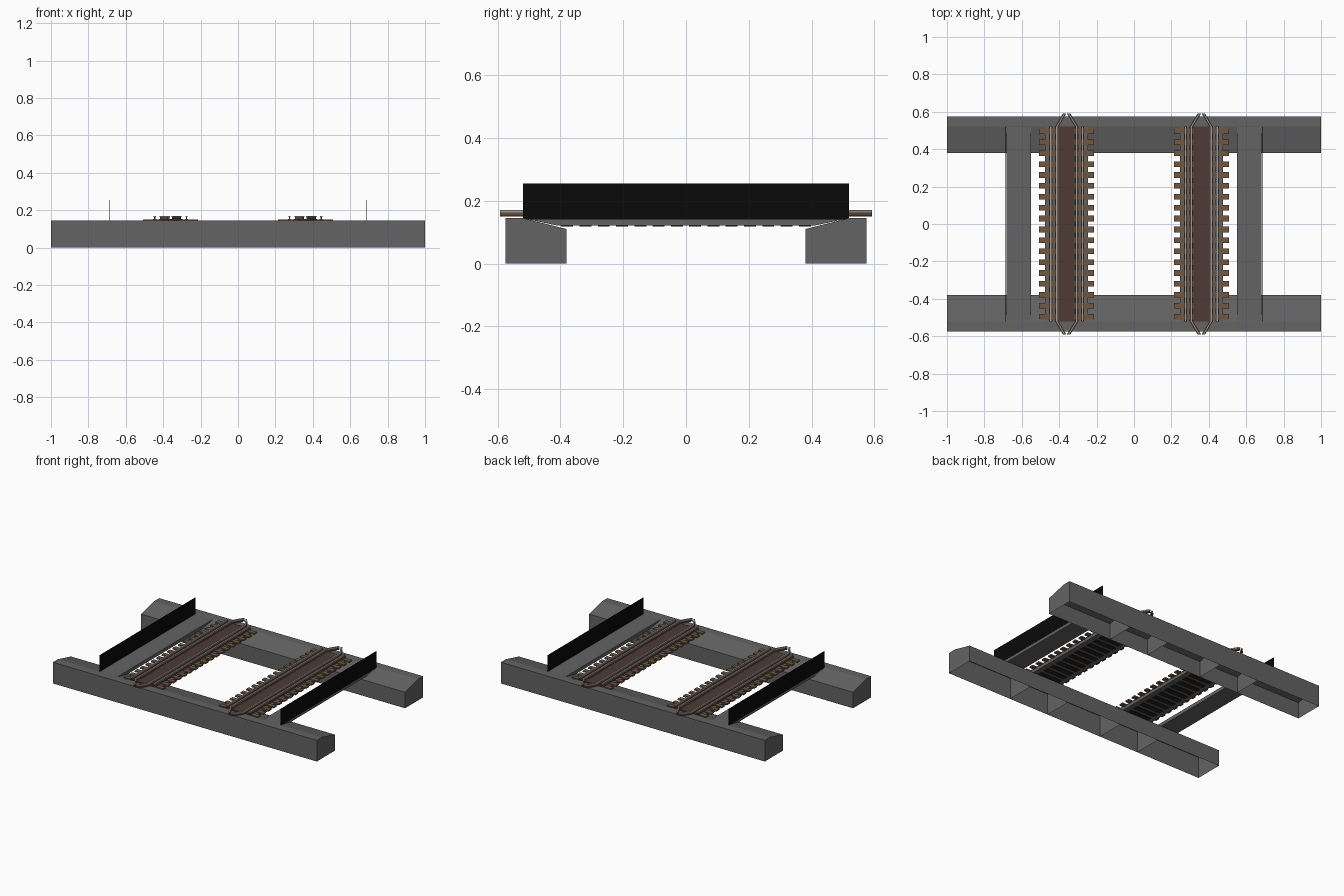
import bpy, bmesh
from mathutils import Vector

if "Cube" in bpy.data.objects:
    bpy.data.objects.remove(bpy.data.objects["Cube"])


def mat(name, rgb):
    m = bpy.data.materials.new(name)
    m.diffuse_color = (*rgb, 1)
    m.use_nodes = True
    m.node_tree.nodes["Principled BSDF"].inputs["Base Color"].default_value = m.diffuse_color
    return m


CONCRETE = mat("concrete_grey", (0.125, 0.125, 0.125))
BLACK = mat("railing_black", (0.003, 0.003, 0.003))
WOOD = mat("sleeper_brown", (0.165, 0.095, 0.05))
PLATE = mat("dark_brown_plate", (0.075, 0.043, 0.035))
RUST = mat("rust_rail_side", (0.13, 0.075, 0.045))
STEEL = mat("rail_head_grey", (0.36, 0.33, 0.30))
RIB = mat("dark_rib", (0.02, 0.016, 0.015))


def finish(bm, name, material, open_bottom=False):
    bmesh.ops.recalc_face_normals(bm, faces=bm.faces)
    if open_bottom:
        low = [f for f in bm.faces if all(v.co.z < 1e-5 for v in f.verts)]
        bmesh.ops.delete(bm, geom=low, context='FACES_ONLY')
    me = bpy.data.meshes.new(name)
    bm.to_mesh(me)
    bm.free()
    me.materials.append(material)
    ob = bpy.data.objects.new(name, me)
    bpy.context.collection.objects.link(ob)
    return ob


def prism(bm, pts, move):
    """Extrude a flat polygon of 3D points along a vector."""
    f = bm.faces.new([bm.verts.new(p) for p in pts])
    r = bmesh.ops.extrude_face_region(bm, geom=[f], use_keep_orig=True)
    vs = [g for g in r["geom"] if isinstance(g, bmesh.types.BMVert)]
    bmesh.ops.translate(bm, verts=vs, vec=Vector(move))


def box(bm, x0, x1, y0, y1, z0, z1):
    prism(bm, [(x0, y0, z0), (x1, y0, z0), (x1, y1, z0), (x0, y1, z0)], (0, 0, z1 - z0))


def side_profile(bm, x0, x1, yz):
    prism(bm, [(x0, y, z) for y, z in yz], (x1 - x0, 0, 0))


def strip(bm, path, w, z0, z1):
    """Bar following a path seen from above."""
    pts = [(x - w / 2, y, z0) for x, y in path] + [(x + w / 2, y, z0) for x, y in reversed(path)]
    prism(bm, pts, (0, 0, z1 - z0))


def rail(name, path):
    """Rail with foot, web and a grey head."""
    bm = bmesh.new()
    strip(bm, path, 0.018, 0.150, 0.154)
    strip(bm, path, 0.007, 0.154, 0.164)
    finish(bm, name + "_web", RUST)
    bm = bmesh.new()
    strip(bm, path, 0.011, 0.163, 0.170)
    finish(bm, name + "_head", STEEL)


# Abutments: hollow long walls with a sloping inner top, open below
for s, side in ((-1, "front"), (1, "back")):
    prof = [(s * 0.575, 0), (s * 0.575, 0.145), (s * 0.52, 0.145), (s * 0.38, 0.11), (s * 0.38, 0)]
    bm = bmesh.new()
    side_profile(bm, -1, 1, prof)
    finish(bm, side + "_abutment", CONCRETE, True)
    # Cross walls inside the abutment, under the track edges
    bm = bmesh.new()
    for x in (-0.51, -0.21, 0.21, 0.51):
        bm.faces.new([bm.verts.new((x, y, z)) for y, z in prof])
    finish(bm, side + "_cross_walls", CONCRETE)

SPAN = [(-0.52, 0.1445), (0.52, 0.1445), (0.41, 0.121), (-0.41, 0.121)]
for s, side in ((-1, "left"), (1, "right")):
    # Walkway and railing
    bm = bmesh.new()
    side_profile(bm, s * 0.55, s * 0.683, SPAN)
    finish(bm, side + "_walkway", CONCRETE)
    bm = bmesh.new()
    box(bm, s * 0.686 - 0.001, s * 0.686 + 0.001, -0.52, 0.52, 0.14, 0.255)
    finish(bm, side + "_railing", BLACK)

    c = s * 0.36
    # Track deck
    bm = bmesh.new()
    side_profile(bm, c - 0.115, c + 0.115, SPAN)
    finish(bm, side + "_track_deck", CONCRETE)
    # Sleepers above, dark ribs below
    bm, rb = bmesh.new(), bmesh.new()
    n = 18
    for i in range(n):
        y = -0.495 + 0.99 * i / (n - 1)
        box(bm, c - 0.147, c + 0.147, y - 0.015, y + 0.015, 0.141, 0.150)
        if abs(y) < 0.42:
            box(rb, c - 0.08, c + 0.08, y - 0.019, y + 0.019, 0.118, 0.123)
    finish(bm, side + "_sleepers", WOOD)
    finish(rb, side + "_deck_ribs", RIB)
    # Plate between the guard rails
    bm = bmesh.new()
    box(bm, c - 0.043, c + 0.043, -0.52, 0.52, 0.145, 0.153)
    finish(bm, side + "_centre_plate", PLATE)
    # Running rails and guard rails that meet in a point at both ends
    for t, hand in ((-1, "a"), (1, "b")):
        rail(f"{side}_running_rail_{hand}", [(c + t * 0.085, -0.52), (c + t * 0.085, 0.52)])
        rail(f"{side}_guard_rail_{hand}", [(c + t * 0.01, -0.592), (c + t * 0.053, -0.52),
                                           (c + t * 0.053, 0.52), (c + t * 0.01, 0.592)])
